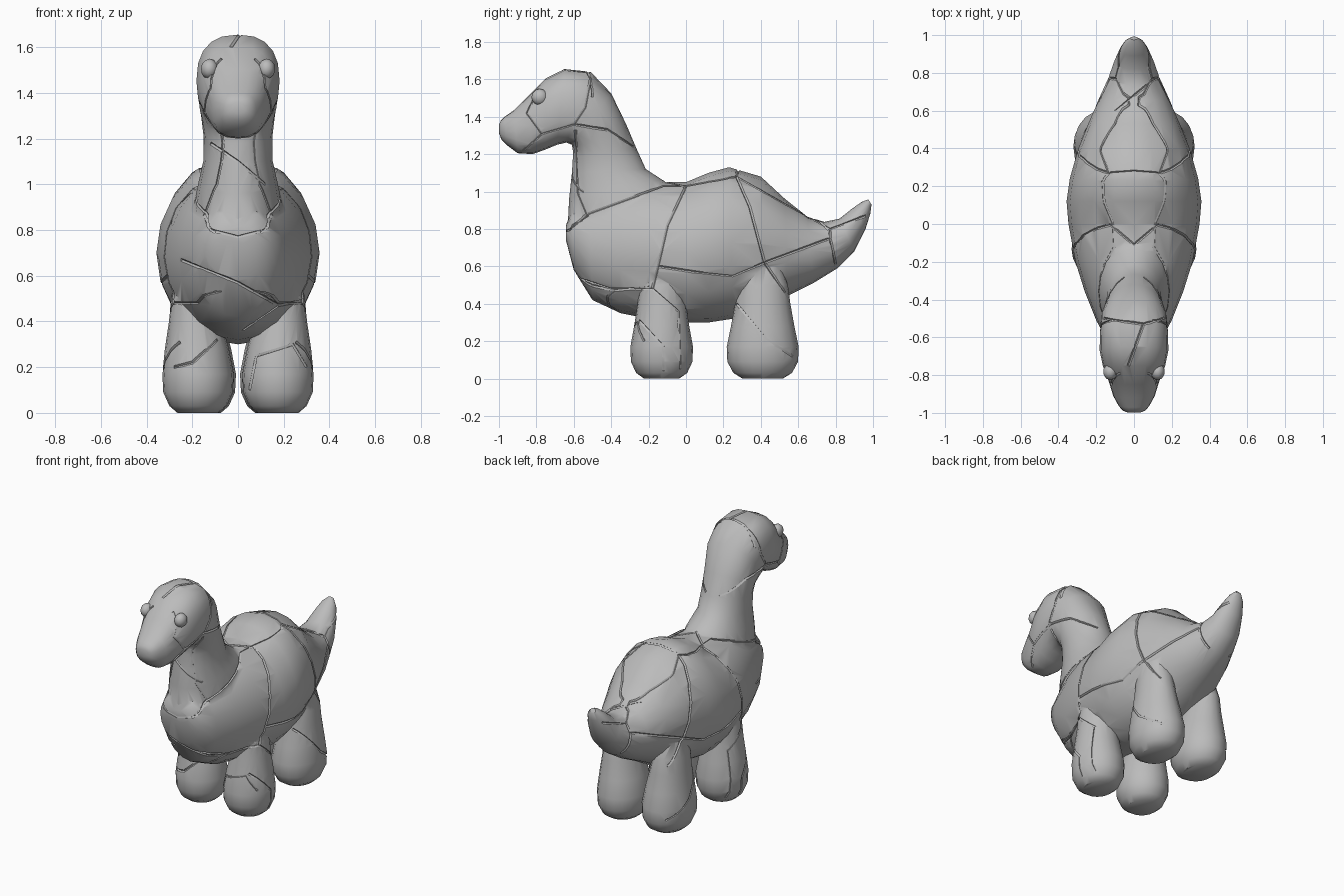
import bpy, bmesh, math
from mathutils import Vector
from mathutils.bvhtree import BVHTree

cube = bpy.data.objects.get("Cube")
if cube:
    bpy.data.objects.remove(cube)

GREY = (0.5, 0.5, 0.5, 1)
mat = bpy.data.materials.new("plain_grey")
mat.use_nodes = True
mat.diffuse_color = GREY
mat.node_tree.nodes["Principled BSDF"].inputs["Base Color"].default_value = GREY


def add_object(name, mesh):
    ob = bpy.data.objects.new(name, mesh)
    bpy.context.collection.objects.link(ob)
    return ob


def loft(name, rings):
    """Skin a closed tube over rings of points."""
    bm = bmesh.new()
    loops = [[bm.verts.new(p) for p in ring] for ring in rings]
    for a, b in zip(loops, loops[1:]):
        for i in range(len(a)):
            j = (i + 1) % len(a)
            bm.faces.new((a[i], a[j], b[j], b[i]))
    bm.faces.new(loops[0])
    bm.faces.new(loops[-1])
    bmesh.ops.recalc_face_normals(bm, faces=bm.faces)
    mesh = bpy.data.meshes.new(name)
    bm.to_mesh(mesh)
    bm.free()
    mesh.materials.append(mat)
    return add_object(name, mesh)


def ellipse(centre, u, v, power=1.0, segs=20):
    """Ring of points; a power below one makes it squarer."""
    def soft(c):
        return math.copysign(abs(c) ** power, c)
    turns = [2 * math.pi * i / segs for i in range(segs)]
    return [centre + u * soft(math.cos(t)) + v * soft(math.sin(t)) for t in turns]


def profile_ring(yb, zb, yt, zt, w, power=1.0):
    """Ring spanning an underside point and a top point, w wide each way."""
    lo, hi = Vector((0, yb, zb)), Vector((0, yt, zt))
    return ellipse((lo + hi) / 2, (hi - lo) / 2, Vector((w, 0, 0)), power)


def bake(ob):
    """Apply the object's modifiers."""
    dg = bpy.context.evaluated_depsgraph_get()
    mesh = bpy.data.meshes.new_from_object(ob.evaluated_get(dg))
    ob.modifiers.clear()
    ob.data = mesh


def boolean(ob, tool, operation):
    mod = ob.modifiers.new(operation, 'BOOLEAN')
    mod.operation, mod.object, mod.solver = operation, tool, 'EXACT'
    mod.use_self = operation == 'DIFFERENCE'
    bake(ob)
    bpy.data.objects.remove(tool)


# Torso and tail: underside y, z, top y, z, half width
torso = [(-.642, .74, -.642, .82, .08), (-.6, .58, -.61, .9, .15),
         (-.5, .42, -.52, .96, .2), (-.35, .35, -.37, 1.02, .26),
         (-.2, .32, -.2, 1.05, .31), (0, .30, 0, 1.05, .347),
         (.12, .30, .12, 1.1, .357), (.25, .32, .23, 1.13, .34),
         (.4, .36, .4, 1.08, .295), (.54, .44, .53, .96, .24),
         (.68, .51, .65, .865, .185), (.81, .59, .74, .838, .135),
         (.9, .68, .82, .855, .105), (.96, .8, .89, .91, .075),
         (.985, .88, .94, .945, .05), (.992, .93, .975, .958, .02)]
# Neck, from the chest up to the throat
neck = [(-.5, .5, -.1, .85, .2), (-.635, .76, -.03, 1.0, .2),
        (-.625, .96, -.13, 1.065, .172), (-.61, 1.1, -.215, 1.12, .15),
        (-.605, 1.18, -.265, 1.23, .15), (-.605, 1.22, -.32, 1.36, .16)]
# Head, squarer across the crown than the neck
head = [(-.61, 1.25, -.4, 1.525, .175), (-.64, 1.262, -.51, 1.64, .18),
        (-.69, 1.25, -.65, 1.655, .182), (-.75, 1.225, -.75, 1.605, .165),
        (-.82, 1.2, -.85, 1.505, .133), (-.9, 1.205, -.92, 1.435, .11),
        (-.96, 1.25, -.97, 1.4, .08), (-.988, 1.28, -.99, 1.38, .058),
        (-.999, 1.31, -.999, 1.36, .03)]
# Legs: z, half width, half depth, outward lean
leg = [(0, .09, .1, 0), (.03, .125, .145, 0), (.09, .152, .175, 0),
       (.17, .156, .178, 0), (.28, .14, .157, .005), (.4, .115, .137, .012),
       (.5, .1, .125, .018), (.6, .075, .09, .025)]

body = loft("body", [profile_ring(*r) for r in torso])
front = [profile_ring(*r) for r in neck] + [profile_ring(*r, .82) for r in head]
boolean(body, loft("neck_and_head", front), 'UNION')
for side in (-1, 1):
    for part, x, y, depth in (("front_leg", .175, -.13, .94),
                              ("hind_leg", .165, .41, 1.08)):
        rings = [ellipse(Vector((side * (x + lean), y, z)),
                         Vector((w, 0, 0)), Vector((0, d * depth, 0)))
                 for z, w, d, lean in leg]
        boolean(body, loft(part, rings), 'UNION')

# Seam lines between the shell plates, as drawn on one flank (y, z)
flank = [[(-.63, .79), (-.53, .88), (-.12, 1.03), (0, 1.03), (.27, 1.08)],
         [(-.59, 1.33), (-.58, 1), (-.53, .88)],
         [(-.6, 1.36), (-.42, 1.33), (-.28, 1.24)],
         [(-.6, 1.36), (-.54, 1.45), (-.51, 1.61)],
         [(-.6, 1.36), (-.77, 1.31), (-.87, 1.22)],
         [(-.77, 1.31), (-.85, 1.42), (-.79, 1.55)],
         [(0, 1.03), (-.1, .82), (-.15, .6), (-.18, .48)],
         [(-.15, .6), (.05, .57), (.25, .55), (.42, .62), (.77, .75), (.8, .61)],
         [(.27, 1.08), (.34, .92), (.42, .62), (.53, .46)],
         [(.27, 1.08), (.57, .91), (.77, .8), (.96, .87)],
         [(.77, .8), (.77, .75)],
         [(-.58, .54), (-.4, .48), (-.18, .48), (-.04, .36), (-.03, .05)],
         [(-.25, .31), (-.12, .17), (-.12, .04)],
         [(.27, .4), (.42, .22), (.57, .12)]]
# Across the back and crown (x, y)
back = [[(-.13, .27), (0, .28), (.13, .27)], [(-.13, 0), (0, -.11), (.13, 0)],
        [(-.16, -.5), (.05, -.53), (.16, -.5)], [(.05, -.53), (-.03, -.75)],
        [(-.1, .6), (.1, .76)]]
# Down the throat, chest and shins (x, z)
chest = [[(-.15, .87), (-.12, .8), (0, .77), (.12, .8), (.15, .87)],
         [(-.25, .67), (0, .57), (.18, .47), (.28, .49)],
         [(.18, .47), (.02, .36)], [(-.12, 1.18), (0, 1.1), (.12, 1.0)],
         [(-.28, .2), (-.2, .22), (-.09, .32)],
         [(.05, .1), (.08, .25), (.24, .3), (.3, .2)]]

tree = BVHTree.FromPolygons([v.co for v in body.data.vertices],
                            [p.vertices[:] for p in body.data.polygons])
curve = bpy.data.curves.new("seams", 'CURVE')
curve.dimensions = '3D'
curve.bevel_depth = .008
curve.bevel_resolution = 0
curve.use_fill_caps = True


def add_seam(line, place, direction):
    """Project a drawn line on to the body, breaking it where it jumps parts."""
    runs = [[]]
    for a, b in zip(line, line[1:]):
        a, b = Vector(a), Vector(b)
        steps = max(2, int((b - a).length / .022))
        for i in range(steps + 1):
            hit = tree.ray_cast(place(*a.lerp(b, i / steps)), direction)[0]
            if not hit:
                continue
            gap = (hit - runs[-1][-1]).length if runs[-1] else 0
            if gap > .08:
                runs.append([])
            if not runs[-1] or gap > .004:
                runs[-1].append(hit)
    for run in runs:
        if len(run) > 1:
            spline = curve.splines.new('POLY')
            spline.points.add(len(run) - 1)
            for point, hit in zip(spline.points, run):
                point.co = (*hit, 1)


for side in (-1, 1):
    for line in flank:
        add_seam(line, lambda y, z: Vector((side * 3, y, z)), Vector((-side, 0, 0)))
for line in back:
    add_seam(line, lambda x, y: Vector((x, y, 3)), Vector((0, 0, -1)))
for line in chest:
    add_seam(line, lambda x, z: Vector((x, -3, z)), Vector((0, 1, 0)))

# Engrave the seams as shallow grooves
wire = add_object("seam_curve", curve)
dg = bpy.context.evaluated_depsgraph_get()
cutter = add_object("seam_cutter", bpy.data.meshes.new_from_object(wire.evaluated_get(dg)))
bpy.data.objects.remove(wire)
cutter.data.materials.clear()
cutter.data.materials.append(mat)
boolean(body, cutter, 'DIFFERENCE')

# Eyes, sunk into the brow
smooth = [body]
for side, label in ((-1, "right"), (1, "left")):
    bm = bmesh.new()
    bmesh.ops.create_icosphere(bm, subdivisions=2, radius=.045)
    mesh = bpy.data.meshes.new(label + "_eye")
    bm.to_mesh(mesh)
    bm.free()
    mesh.materials.append(mat)
    eye = add_object(label + "_eye", mesh)
    eye.location = (side * .125, -.782, 1.505)
    eye.scale = (.85, 1, 1)
    smooth.append(eye)

# Smooth skin with crisp groove edges
bpy.ops.object.select_all(action='DESELECT')
for ob in smooth:
    ob.select_set(True)
bpy.context.view_layer.objects.active = body
bpy.ops.object.shade_smooth_by_angle(angle=math.radians(40))
